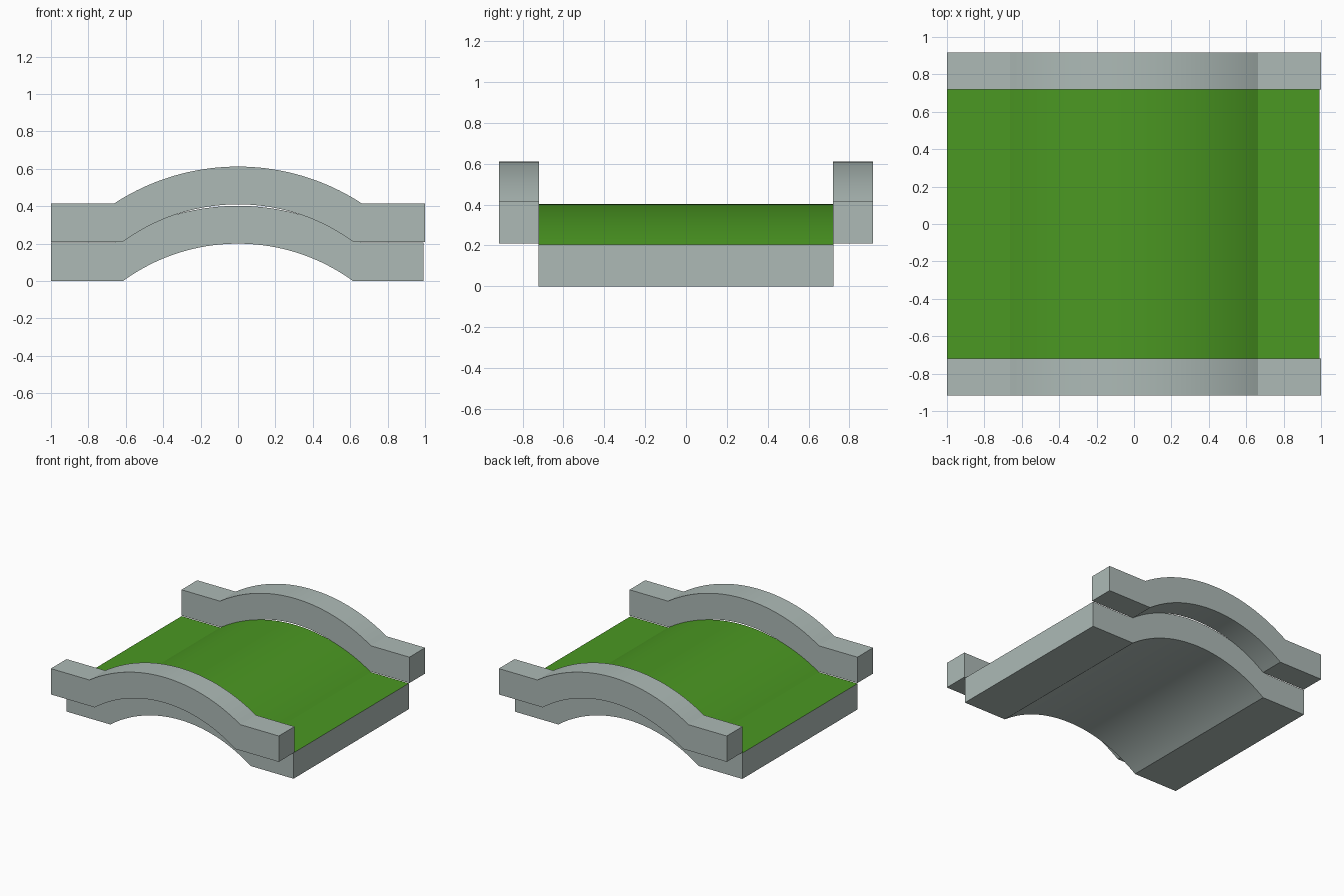
import bpy, bmesh, math

if "Cube" in bpy.data.objects:
    bpy.data.objects.remove(bpy.data.objects["Cube"])


def material(name, rgb):
    m = bpy.data.materials.new(name)
    m.diffuse_color = (*rgb, 1)
    m.use_nodes = True
    m.node_tree.nodes["Principled BSDF"].inputs["Base Color"].default_value = m.diffuse_color
    return m


stone = material("pale_stone", (0.418, 0.491, 0.468))
grass = material("grass_green", (0.07, 0.314, 0.016))
SEG = 40


def arch_line(x0, x1, half, base, rise):
    """Flat end, circular arc, flat end."""
    r = (half * half + rise * rise) / (2 * rise)
    a = math.asin(half / r)
    arc = []
    for i in range(SEG + 1):
        t = -a + 2 * a * i / SEG
        arc.append((r * math.sin(t), base + rise - r + r * math.cos(t)))
    return [(x0, base)] + arc + [(x1, base)]


def arched_slab(name, x0, x1, y0, y1, z, top_mat):
    """Slab arched along x, extruded across y."""
    low = arch_line(x0, x1, 0.615, z, 0.2)
    high = arch_line(x0, x1, 0.662, z + 0.205, 0.197)
    bm = bmesh.new()
    rings = []
    for (xl, zl), (xh, zh) in zip(low, high):
        rings.append([bm.verts.new(c) for c in
                      ((xl, y0, zl), (xl, y1, zl), (xh, y1, zh), (xh, y0, zh))])
    for a, b in zip(rings, rings[1:]):
        for k in range(4):
            f = bm.faces.new((a[k], a[(k + 1) % 4], b[(k + 1) % 4], b[k]))
            f.material_index = 1 if k == 2 else 0
    bm.faces.new(rings[0])
    bm.faces.new(rings[-1])
    bmesh.ops.recalc_face_normals(bm, faces=bm.faces)
    me = bpy.data.meshes.new(name)
    bm.to_mesh(me)
    bm.free()
    me.materials.append(stone)
    me.materials.append(top_mat)
    ob = bpy.data.objects.new(name, me)
    bpy.context.collection.objects.link(ob)
    bpy.ops.object.select_all(action='DESELECT')
    ob.select_set(True)
    bpy.context.view_layer.objects.active = ob
    bpy.ops.object.shade_smooth_by_angle(angle=math.radians(20))
    return ob


# Bridge deck with a green walkway
arched_slab("deck", -1, 0.993, -0.722, 0.722, 0, grass)

# Parapets along both sides
arched_slab("front_parapet", -1, 1, -0.917, -0.72, 0.21, stone)
arched_slab("back_parapet", -1, 1, 0.72, 0.917, 0.21, stone)
